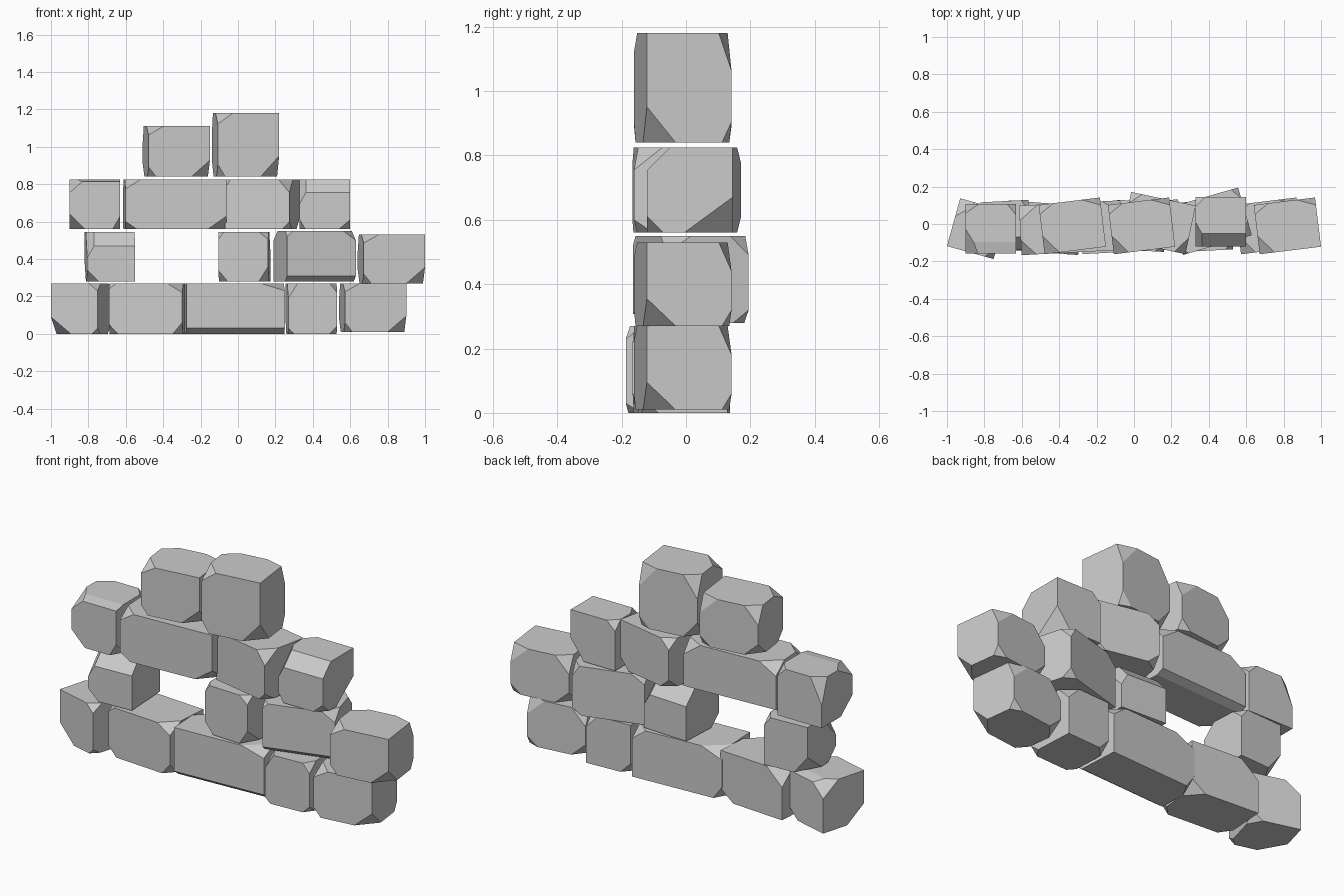
import bpy, bmesh
from math import radians, sin, cos
from mathutils import Vector, Matrix

DEPTH = 0.265


def stone(name, x0, x1, z0, z1, yc, rot, cuts):
    """Block filling x0..x1 after a turn about z, with corners and edges sliced flat.
    Each cut: side signs (0 = run along that axis) and distance cut back on each axis."""
    a = radians(rot)
    width = (x1 - x0 - DEPTH * abs(sin(a))) / cos(a)
    half = Vector((width, DEPTH, z1 - z0)) / 2
    bm = bmesh.new()
    bmesh.ops.create_cube(bm, size=1, matrix=Matrix.Diagonal((*(half * 2), 1)))
    for sx, sy, sz, dx, dy, dz in cuts:
        signs, dist = (sx, sy, sz), (dx, dy, dz)
        normal = Vector([s / d if s else 0 for s, d in zip(signs, dist)])
        point = Vector([s * h for s, h in zip(signs, half)])
        i = next(k for k in range(3) if signs[k])
        point[i] -= signs[i] * dist[i]
        res = bmesh.ops.bisect_plane(bm, geom=bm.verts[:] + bm.edges[:] + bm.faces[:],
                                     plane_co=point, plane_no=normal, clear_outer=True)
        rim = [e for e in res['geom_cut'] if isinstance(e, bmesh.types.BMEdge)]
        if rim:
            bmesh.ops.contextual_create(bm, geom=rim)
    bmesh.ops.recalc_face_normals(bm, faces=bm.faces[:])
    mesh = bpy.data.meshes.new(name)
    bm.to_mesh(mesh)
    bm.free()
    ob = bpy.data.objects.new(name, mesh)
    ob.location = ((x0 + x1) / 2, yc, (z0 + z1) / 2)
    ob.rotation_euler.z = a
    bpy.context.collection.objects.link(ob)


def block_cuts(h):
    """Shared chipping of the medium blocks, scaled with their height."""
    k = h / 0.26
    return [(1, -1, -1, .10, .09, .085 * k), (-1, -1, -1, .04, .06, .05 * k),
            (-1, -1, 1, .08, .10, .045 * k), (1, 1, 1, .10, .04, .09 * k),
            (-1, 1, 1, .08, .05, .09 * k), (-1, 1, -1, .08, .08, .07 * k),
            (1, 1, -1, .06, .03, .05 * k)]


# medium blocks
for name, x0, x1, z0, z1 in [("base_block_right", .54, .90, .01, .27),
                             ("second_block_right", .64, 1.0, .27, .53),
                             ("top_block_left", -.51, -.15, .84, 1.11),
                             ("top_block_right", -.14, .22, .84, 1.18)]:
    stone(name, x0, x1, z0, z1, -.01, 7, block_cuts(z1 - z0))

# bottom course
stone("base_stone_left", -1.0, -.68, 0, .27, -.025, -15.5,
      [(-1, -1, -1, .11, .11, .09), (1, -1, -1, .03, .05, .03), (-1, 1, 1, .10, .10, .08),
       (1, -1, 1, .05, .06, .04), (0, 1, 1, 1, .05, .015), (1, 1, -1, .06, .06, .05)])
stone("base_stone_second", -.69, -.28, 0, .27, -.02, -4,
      [(-1, -1, -1, .05, .06, .05), (1, -1, -1, .05, .06, .06), (1, -1, 1, .08, .09, .05),
       (-1, -1, 1, .04, .05, .03), (-1, 1, 1, .10, .10, .09), (1, 1, -1, .08, .08, .06)])
stone("base_long_stone", -.29, .25, 0, .27, -.015, 3,
      [(0, -1, -1, 1, .04, .03), (1, -1, 1, .13, .10, .04), (-1, 1, 1, .12, .09, .05),
       (1, 1, 1, .08, .08, .06), (-1, 1, -1, .05, .08, .07)])
stone("base_small_stone", .255, .53, 0, .27, -.01, 3,
      [(-1, -1, 1, .05, .10, .08), (1, -1, 1, .04, .06, .05), (1, -1, -1, .04, .05, .04),
       (-1, -1, -1, .03, .04, .03), (1, 1, 1, .07, .07, .07), (-1, 1, -1, .06, .06, .06)])

# second course
stone("second_stone_left", -.82, -.55, .28, .545, -.01, 3,
      [(0, -1, 1, 1, .07, .075), (-1, -1, -1, .06, .07, .06), (-1, -1, 1, .08, .14, .14),
       (-1, 1, -1, .08, .13, .10), (1, 1, 1, .04, .06, .05)])
stone("second_stone_middle", -.105, .175, .28, .545, -.01, -3,
      [(0, 1, 1, 1, .07, .075), (1, -1, -1, .05, .10, .08), (1, -1, 1, .05, .05, .04),
       (-1, -1, -1, .05, .06, .06), (1, 1, 1, .08, .14, .14), (-1, -1, 1, .03, .04, .04)])
stone("second_turned_stone", .19, .63, .28, .55, .015, 16,
      [(0, -1, -1, 1, .04, .03), (1, -1, 1, .07, .08, .05), (-1, 1, 1, .07, .08, .05),
       (1, 1, -1, .05, .05, .04), (-1, -1, 1, .03, .04, .03), (1, 1, 1, .04, .06, .06)])

# third course
stone("third_stone_left", -.90, -.63, .56, .825, -.025, 0,
      [(0, -1, 1, 1, .06, .012), (-1, -1, 1, .08, .13, .07), (-1, -1, -1, .08, .10, .08),
       (1, -1, -1, .04, .07, .07), (-1, 1, 1, .07, .05, .14), (1, 1, 1, .05, .06, .05)])
stone("third_long_stone", -.615, -.06, .56, .825, -.02, 3,
      [(1, -1, -1, .10, .10, .07), (-1, -1, 1, .08, .08, .05), (-1, -1, -1, .06, .06, .04),
       (-1, 1, 1, .10, .08, .06), (1, 1, 1, .10, .06, .07), (0, 1, -1, 1, .04, .02)])
stone("third_turned_stone", -.07, .33, .56, .825, .005, -12,
      [(1, -1, 1, .06, .09, .07), (1, -1, -1, .04, .06, .04), (-1, 1, 1, .06, .06, .05),
       (-1, 1, -1, .06, .06, .05), (1, 1, -1, .06, .08, .06), (-1, -1, 1, .03, .04, .05)])
stone("third_stone_right", .33, .60, .56, .825, .012, 0,
      [(0, -1, 1, 1, .07, .07), (1, 1, -1, .08, .15, .11), (1, -1, -1, .06, .05, .05),
       (-1, -1, -1, .03, .05, .05), (-1, -1, 1, .07, .13, .13), (-1, 1, 1, .05, .05, .05)])
